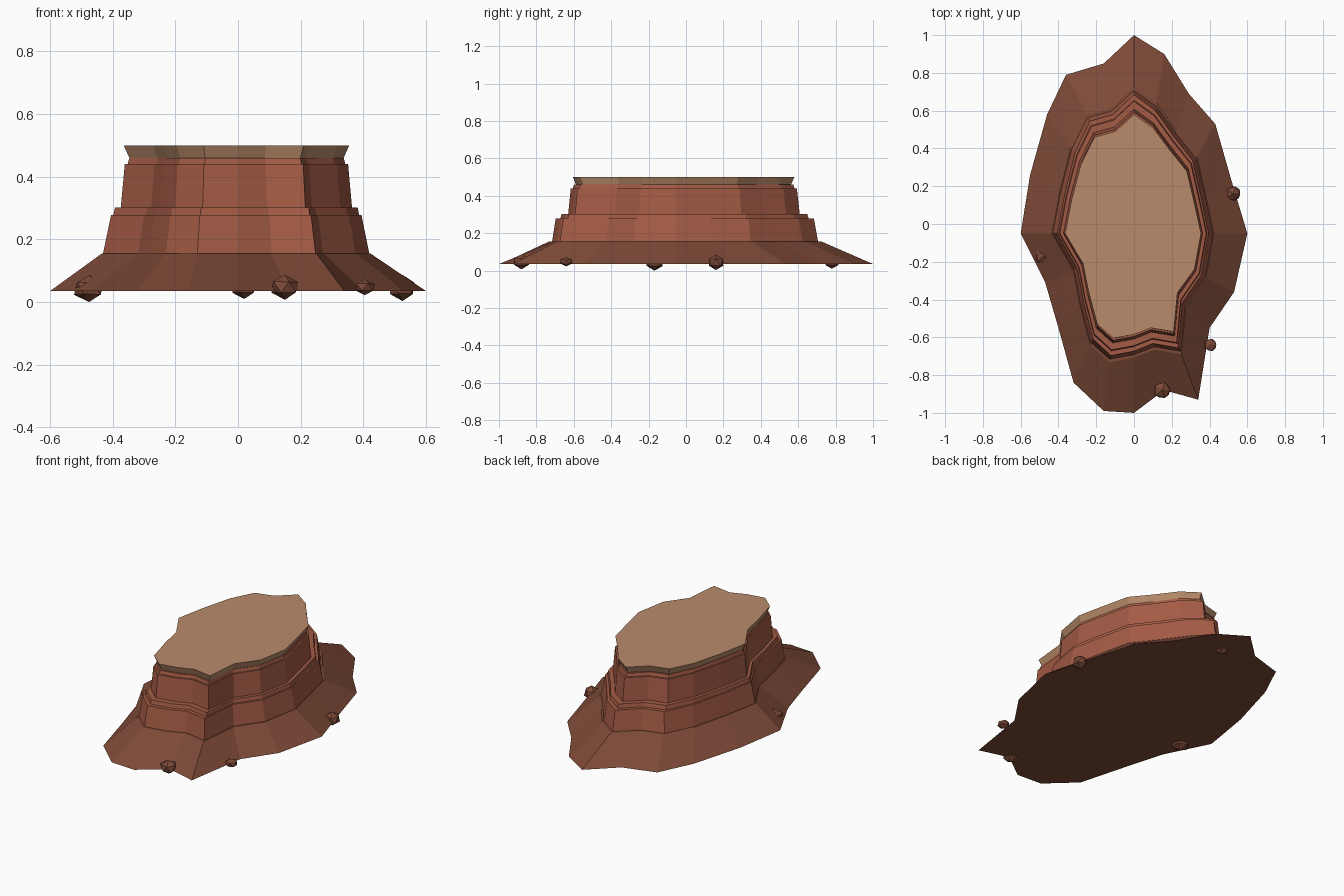
import bpy
import bmesh
import random
from mathutils import Vector

random.seed(4)
default = bpy.data.objects.get("Cube")
if default:
    bpy.data.objects.remove(default, do_unlink=True)


def make_material(name, colour):
    mat = bpy.data.materials.new(name)
    mat.use_nodes = True
    mat.diffuse_color = (*colour, 1)
    bsdf = mat.node_tree.nodes["Principled BSDF"]
    bsdf.inputs["Base Color"].default_value = (*colour, 1)
    bsdf.inputs["Roughness"].default_value = 0.9
    return mat


sandstone = make_material("pale sandstone", (0.48, 0.26, 0.145))
red_rock = make_material("red rock", (0.37, 0.105, 0.06))
scree = make_material("brown scree", (0.205, 0.068, 0.038))

# Plan outlines, counter-clockwise from the left-hand (+x) tip
FOOT = [(.60, -.05), (.51, .25), (.43, .53), (.29, .69), (.16, .90),
        (0, 1), (-.16, .85), (-.36, .79), (-.46, .58), (-.55, .26),
        (-.60, -.05), (-.47, -.31), (-.40, -.55), (-.32, -.84), (-.16, -.99),
        (0, -1), (.16, -.88), (.34, -.93), (.40, -.55), (.53, -.36)]
RIM = [(.355, -.05), (.32, .11), (.28, .28), (.19, .39), (.10, .51),
       (0, .58), (-.10, .49), (-.21, .46), (-.28, .32), (-.33, .13),
       (-.365, -.05), (-.27, -.21), (-.24, -.36), (-.195, -.53), (-.11, -.605),
       (0, -.585), (.09, -.55), (.21, -.57), (.23, -.365), (.32, -.24)]
CENTRE_Y = -.05


def rim_ring(scale_x, scale_y, z):
    """The rim outline scaled about the middle of the rock."""
    return [Vector((x * scale_x, CENTRE_Y + (y - CENTRE_Y) * scale_y, z))
            for x, y in RIM]


def finish(bm, name, mat):
    bmesh.ops.recalc_face_normals(bm, faces=bm.faces)
    mesh = bpy.data.meshes.new(name)
    bm.to_mesh(mesh)
    bm.free()
    mesh.materials.append(mat)
    obj = bpy.data.objects.new(name, mesh)
    bpy.context.collection.objects.link(obj)
    return obj


def loft(name, bottom, top, mat):
    """Closed solid between two rings with matching points."""
    bm = bmesh.new()
    low = [bm.verts.new(p) for p in bottom]
    high = [bm.verts.new(p) for p in top]
    for i in range(len(low)):
        j = (i + 1) % len(low)
        bm.faces.new((low[i], low[j], high[j], high[i]))
    bm.faces.new(low[::-1])
    bm.faces.new(high)
    return finish(bm, name, mat)


# Sloping skirt of scree
foot_ring = [Vector((x, y, .035)) for x, y in FOOT]
loft("scree_skirt", foot_ring, rim_ring(1.19, 1.23, .155), scree)

# Stacked cliff bands: name, bottom (scale x, scale y, z), top
BANDS = [
    ("lower_cliff", (1.18, 1.2, .155), (1.11, 1.165, .278)),
    ("middle_ledge", (1.09, 1.12, .278), (1.075, 1.11, .302)),
    ("upper_cliff", (1.025, 1.045, .302), (.99, 1.02, .44)),
    ("neck", (.965, 1, .44), (.95, .99, .46)),
]
for name, bottom, top in BANDS:
    loft(name, rim_ring(*bottom), rim_ring(*top), red_rock)

# Overhanging pale cap
loft("cap_rock", rim_ring(.95, .97, .46), rim_ring(1, 1, .5), sandstone)

# Loose boulders around the foot: x, y, z, radius, half height
BOULDERS = [
    (.15, -.88, .047, .05, .04),
    (.405, -.64, .047, .037, .025),
    (.525, .16, .045, .045, .042),
    (-.475, -.17, .043, .052, .043),
    (.02, .78, .045, .043, .035),
]
for n, (x, y, z, radius, half) in enumerate(BOULDERS):
    bm = bmesh.new()
    bmesh.ops.create_icosphere(bm, subdivisions=1, radius=1)
    for v in bm.verts:
        v.co *= random.uniform(.9, 1.05) if abs(v.co.z) < .9 else 1
        v.co = Vector((x + v.co.x * radius, y + v.co.y * radius, z + v.co.z * half))
    finish(bm, f"boulder_{n + 1}", scree)
